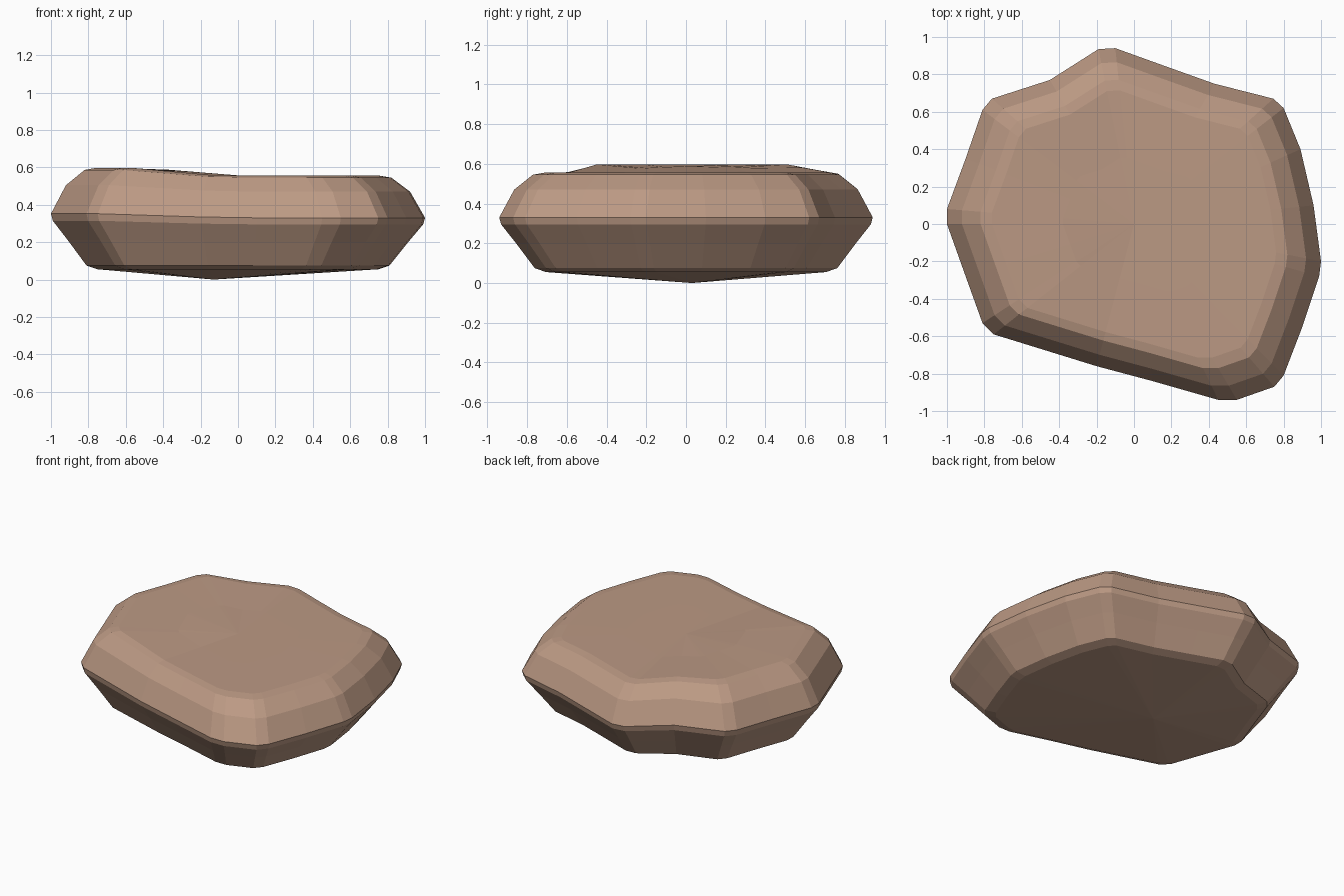
import bpy, bmesh

if "Cube" in bpy.data.objects:
    bpy.data.objects.remove(bpy.data.objects["Cube"])

# Widest outline of the stone, seen from above
outline = [(1.0, -0.2), (0.96, 0.1), (0.89, 0.4), (0.80, 0.62), (0.745, 0.67),
           (0.43, 0.75), (0.15, 0.85), (-0.10, 0.94), (-0.19, 0.935), (-0.45, 0.77),
           (-0.76, 0.67), (-0.81, 0.61), (-0.90, 0.35), (-1.0, 0.08), (-1.0, 0.0),
           (-0.90, -0.28), (-0.81, -0.53), (-0.75, -0.59), (-0.2, -0.76), (0.1, -0.84),
           (0.45, -0.94), (0.55, -0.94), (0.75, -0.87), (0.80, -0.81), (0.90, -0.55),
           (0.99, -0.28)]

# Side profile from bottom to top: outline scale, height
profile = [(0.75, 0.055), (0.81, 0.075), (0.91, 0.2), (0.99, 0.295), (1.0, 0.33),
           (0.92, 0.47), (0.82, 0.545), (0.76, 0.555), (0.38, 0.557)]


def lifted(x, z):
    """The left end of the stone rises gently."""
    t = min(max((-x - 0.05) / 0.5, 0), 1)
    return z + 0.042 * t * t * (3 - 2 * t) * max(0, (z - 0.08) / 0.475)


bm = bmesh.new()
rings = [[bm.verts.new((x * s, y * s, lifted(x * s, z))) for x, y in outline]
         for s, z in profile]
n = len(outline)

# Walls and rounded rims
for low, high in zip(rings, rings[1:]):
    for i in range(n):
        j = (i + 1) % n
        bm.faces.new((low[i], low[j], high[j], high[i]))

# Shallow pointed underside and nearly flat top
under = bm.verts.new((-0.13, 0.03, 0))
crown = bm.verts.new((0, 0, 0.557))
for i in range(n):
    j = (i + 1) % n
    bm.faces.new((rings[0][j], rings[0][i], under))
    bm.faces.new((rings[-1][i], rings[-1][j], crown))
bmesh.ops.recalc_face_normals(bm, faces=bm.faces)

mesh = bpy.data.meshes.new("flat_stone")
bm.to_mesh(mesh)
bm.free()
stone = bpy.data.objects.new("flat_stone", mesh)
bpy.context.collection.objects.link(stone)

clay = bpy.data.materials.new("brown_stone")
clay.diffuse_color = (0.50, 0.32, 0.23, 1)
clay.use_nodes = True
clay.node_tree.nodes["Principled BSDF"].inputs["Base Color"].default_value = clay.diffuse_color
mesh.materials.append(clay)
